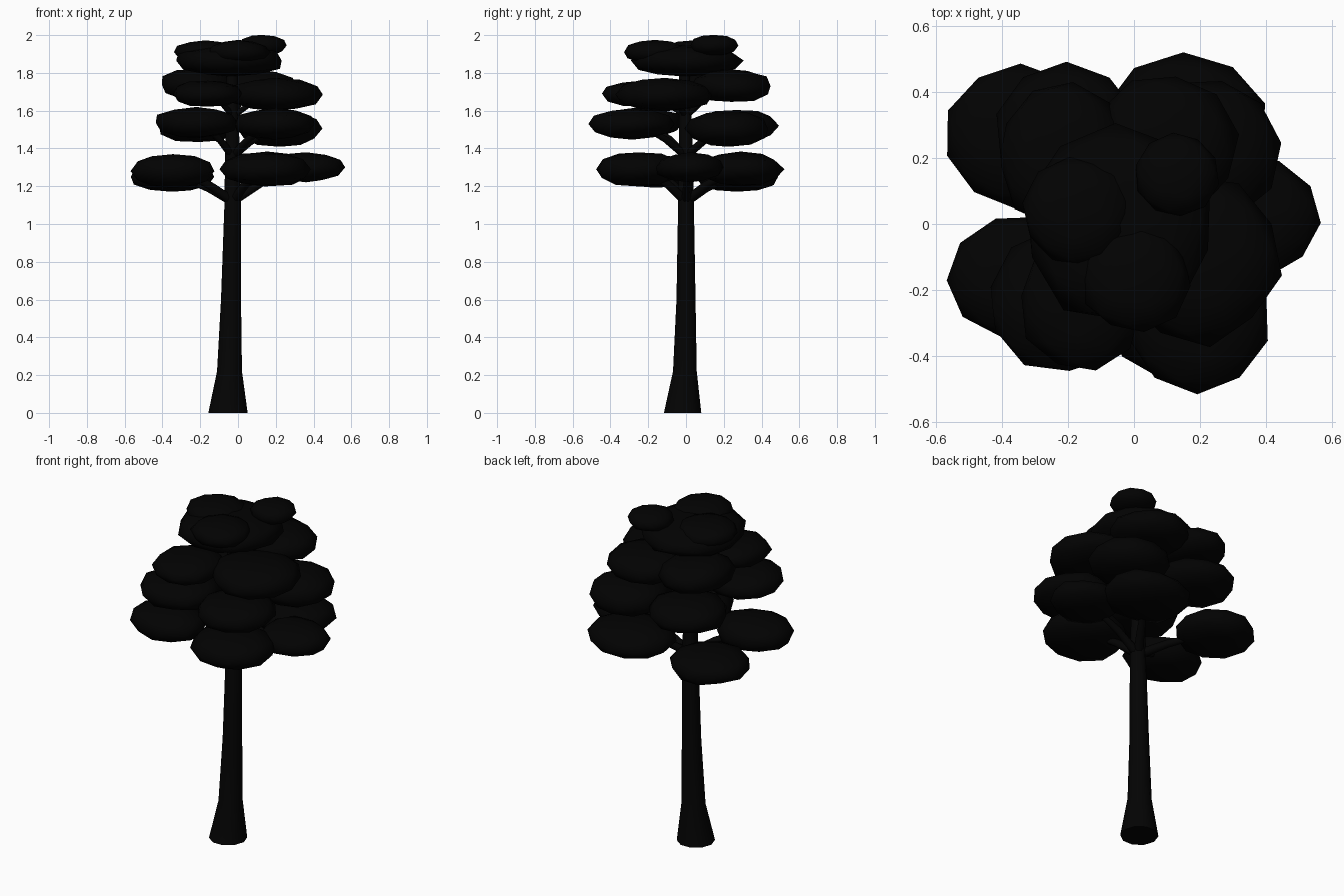
import bpy, bmesh, math, random
from mathutils import Vector, noise

if "Cube" in bpy.data.objects:
    bpy.data.objects.remove(bpy.data.objects["Cube"])

random.seed(4)


def material(name, c):
    m = bpy.data.materials.new(name)
    m.diffuse_color = (c, c, c, 1)
    m.use_nodes = True
    m.node_tree.nodes["Principled BSDF"].inputs["Base Color"].default_value = m.diffuse_color
    return m


BARK = material("dark_bark", 0.001)
LEAF = material("dark_leaf", 0.0006)


def finish(bm, name, mat):
    bmesh.ops.recalc_face_normals(bm, faces=bm.faces)
    for f in bm.faces:
        f.smooth = len(f.verts) < 5  # caps stay flat
    me = bpy.data.meshes.new(name)
    bm.to_mesh(me)
    bm.free()
    me.materials.append(mat)
    ob = bpy.data.objects.new(name, me)
    bpy.context.collection.objects.link(ob)
    return ob


def tube(name, pts, radii, sides, level_rings=False):
    """Tapered tube through pts, closed at both ends."""
    bm = bmesh.new()
    pts = [Vector(p) for p in pts]
    rings = []
    for i, (p, r) in enumerate(zip(pts, radii)):
        d = pts[min(i + 1, len(pts) - 1)] - pts[max(i - 1, 0)]
        if level_rings:
            d = Vector((0, 0, 1))
        q = d.to_track_quat('Z', 'Y')
        rings.append([bm.verts.new(p + q @ Vector((r * math.cos(a), r * math.sin(a), 0)))
                      for a in (2 * math.pi * k / sides for k in range(sides))])
    for a, b in zip(rings, rings[1:]):
        for k in range(sides):
            n = (k + 1) % sides
            bm.faces.new((a[k], a[n], b[n], b[k]))
    bm.faces.new(rings[0])
    bm.faces.new(rings[-1])
    return finish(bm, name, BARK)


def clump(name, x, y, z, rx, ry, rz):
    """Flattened, slightly lumpy low-poly leaf pad with a full rim."""
    bm = bmesh.new()
    bmesh.ops.create_icosphere(bm, subdivisions=2, radius=1)
    turn = random.uniform(0, 6.28)
    off = Vector((x, y, z)) * 9
    for v in bm.verts:
        k = 1.02 + 0.10 * noise.noise(v.co * 1.6 + off)
        a = math.atan2(v.co.y, v.co.x) + turn
        h = math.hypot(v.co.x, v.co.y) * k
        up = math.copysign(abs(v.co.z) ** 0.85, v.co.z) * k
        v.co = (x + rx * h * math.cos(a), y + ry * h * math.sin(a), z + rz * up)
    return finish(bm, name, LEAF)


# trunk: flared foot, slim leaning stem
tube("trunk",
     [(-0.053, -0.018, 0), (-0.045, -0.006, 0.22), (-0.037, 0, 0.6), (-0.028, 0, 1.1),
      (-0.03, 0, 1.4), (-0.03, -0.01, 1.86)],
     [0.104, 0.066, 0.053, 0.044, 0.038, 0.028], 10, True)

# leaf tiers: branch start height, branch radius, pads (x, y, z, rx, ry, rz)
TIERS = [
    (1.12, 0.022, [(0.36, 0.02, 1.30, 0.20, 0.18, 0.075), (0.155, 0.29, 1.29, 0.245, 0.22, 0.09),
                   (-0.35, 0.27, 1.25, 0.22, 0.215, 0.08), (-0.345, -0.165, 1.28, 0.22, 0.19, 0.088),
                   (0.145, -0.25, 1.29, 0.235, 0.22, 0.09)]),
    (1.36, 0.018, [(0.19, -0.285, 1.53, 0.215, 0.22, 0.08), (-0.22, -0.235, 1.535, 0.22, 0.215, 0.08),
                   (-0.205, 0.265, 1.52, 0.215, 0.215, 0.085), (0.22, 0.225, 1.505, 0.22, 0.22, 0.095)]),
    (1.57, 0.014, [(0.195, -0.11, 1.685, 0.245, 0.25, 0.085), (-0.16, -0.235, 1.69, 0.185, 0.205, 0.07),
                   (-0.215, 0.21, 1.74, 0.20, 0.22, 0.08), (0.09, 0.24, 1.73, 0.22, 0.215, 0.085)]),
]
for t, (z0, r, pads) in enumerate(TIERS, 1):
    for i, (x, y, z, rx, ry, rz) in enumerate(pads, 1):
        clump(f"leaf_pad_{t}_{i}", x, y, z, rx, ry, rz)
        # branch: rises out of the trunk and bends into the pad
        path = [(-0.028, 0, z0), (x * 0.38 - 0.017, y * 0.38, z0 + (z - z0) * 0.52),
                (x * 0.9, y * 0.9, z)]
        tube(f"branch_{t}_{i}", path, [r * 1.2, r, r * 0.55], 6)

# crown: one wide pad with smaller bumps on top
CROWN = [(-0.045, 0, 1.865, 0.285, 0.295, 0.082), (0.13, 0.15, 1.945, 0.125, 0.125, 0.056),
         (-0.17, 0.04, 1.91, 0.165, 0.165, 0.062), (0.0, -0.165, 1.91, 0.165, 0.16, 0.062)]
for i, c in enumerate(CROWN, 1):
    clump(f"crown_pad_{i}", *c)
